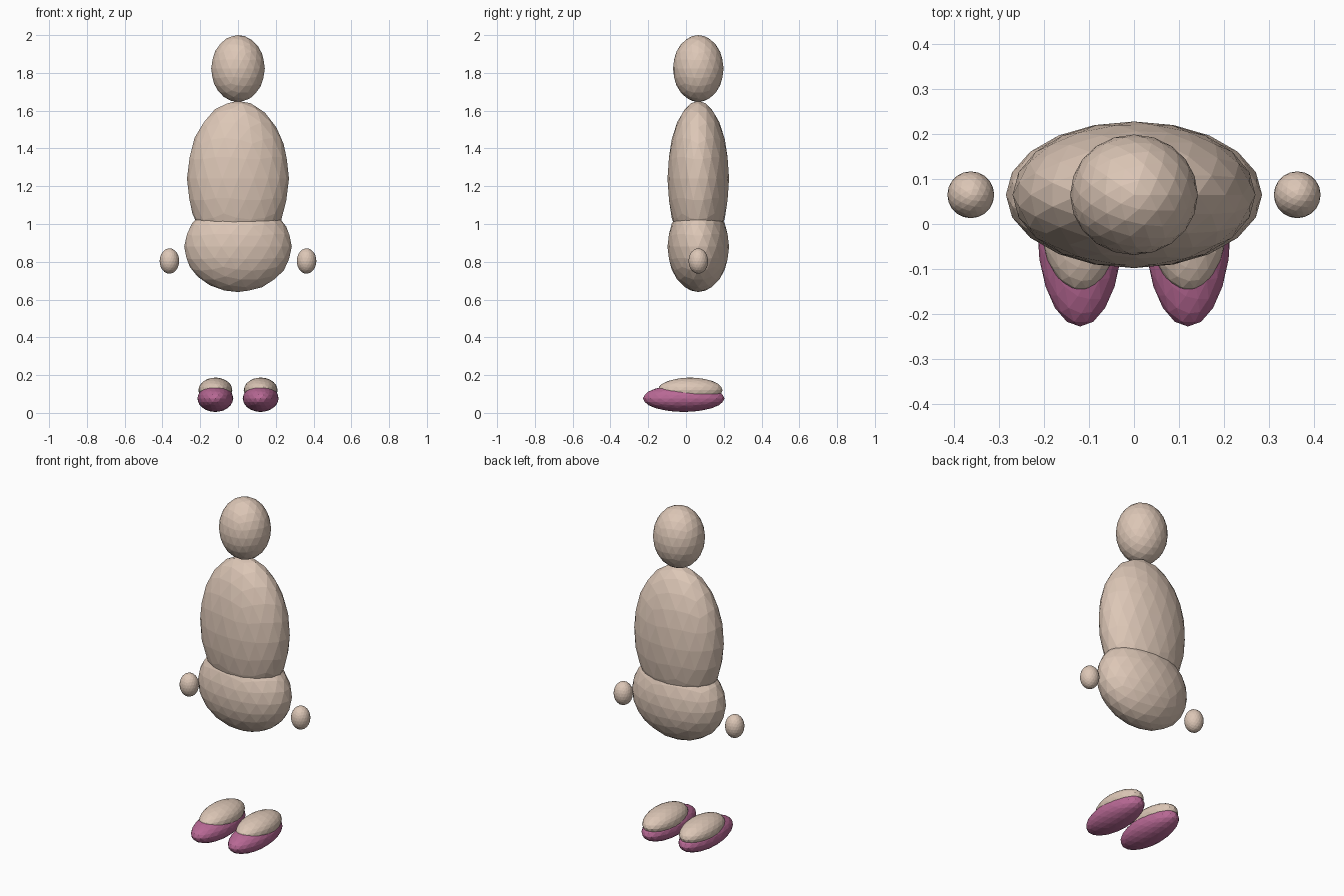
import bpy

cube = bpy.data.objects.get("Cube")
if cube:
    bpy.data.objects.remove(cube, do_unlink=True)


def make_material(name, rgb):
    mat = bpy.data.materials.new(name)
    mat.use_nodes = True
    colour = (*rgb, 1.0)
    mat.diffuse_color = colour
    mat.node_tree.nodes["Principled BSDF"].inputs["Base Color"].default_value = colour
    return mat


skin = make_material("beige_skin", (0.72, 0.57, 0.47))
shoe = make_material("plum_shoe", (0.48, 0.14, 0.30))


def ellipsoid(name, centre, radii, mat):
    """Flat-faced faceted ellipsoid with its scale baked into the mesh."""
    bpy.ops.mesh.primitive_ico_sphere_add(subdivisions=3, radius=1, location=centre)
    obj = bpy.context.object
    obj.name = name
    for v in obj.data.vertices:
        v.co = [c * r for c, r in zip(v.co, radii)]
    obj.data.materials.append(mat)
    bpy.ops.object.shade_flat()
    return obj


# Head and body, all on one vertical axis
AXIS_Y = 0.065
ellipsoid("head", (0, AXIS_Y, 1.823), (0.142, 0.134, 0.177), skin)
ellipsoid("torso", (0, AXIS_Y, 1.24), (0.27, 0.163, 0.412), skin)
ellipsoid("pelvis", (0, AXIS_Y, 0.88), (0.285, 0.163, 0.24), skin)

# Hands and feet, mirrored left and right
for side, s in (("left", 1), ("right", -1)):
    ellipsoid(side + "_hand", (s * 0.363, AXIS_Y, 0.804), (0.052, 0.052, 0.067), skin)
    ellipsoid(side + "_shoe", (s * 0.12, -0.012, 0.077), (0.095, 0.216, 0.072), shoe)
    ellipsoid(side + "_foot", (s * 0.12, 0.022, 0.12), (0.09, 0.172, 0.067), skin)
